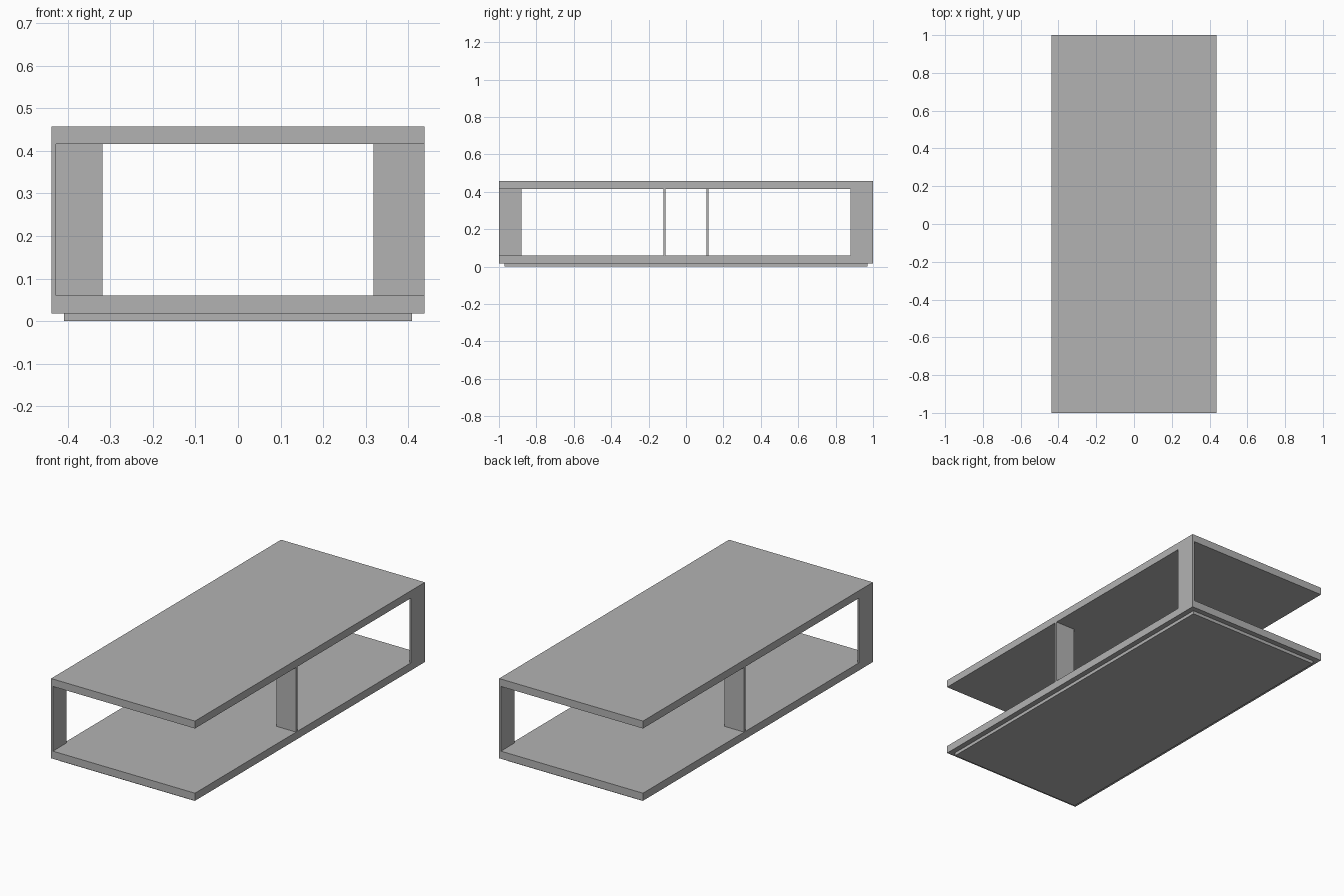
import bpy

cube = bpy.data.objects.get("Cube")
if cube:
    bpy.data.objects.remove(cube, do_unlink=True)

# Single grey finish
grey = bpy.data.materials.new("plain_grey")
grey.use_nodes = True
colour = (0.45, 0.45, 0.45, 1)
grey.diffuse_color = colour
grey.node_tree.nodes["Principled BSDF"].inputs["Base Color"].default_value = colour

HALF_X, HALF_Y = 0.438, 1.0
PLINTH_TOP, SHELF_TOP, TOP_BASE, TOP = 0.018, 0.06, 0.416, 0.457
LEG_WIDTH, LEG_THICK = 0.12, 0.011


def box(name, x, y, z):
    """Add a box spanning the (low, high) range on each axis."""
    spans = (x, y, z)
    bpy.ops.mesh.primitive_cube_add(size=1, location=[(a + b) / 2 for a, b in spans])
    obj = bpy.context.object
    obj.name = name
    obj.scale = [abs(b - a) for a, b in spans]
    bpy.ops.object.transform_apply(location=False, rotation=False, scale=True)
    obj.data.materials.append(grey)
    return obj


# Horizontal boards and the recessed plinth
box("plinth", (-0.408, 0.408), (-0.97, 0.97), (0, PLINTH_TOP))
box("lower_shelf", (-HALF_X, HALF_X), (-HALF_Y, HALF_Y), (PLINTH_TOP, SHELF_TOP))
box("table_top", (-HALF_X, HALF_X), (-HALF_Y, HALF_Y), (TOP_BASE, TOP))

# Thin upright plates, repeated by a half turn about the centre
for s, corner, middle in ((1, "back_left_leg", "left_middle_leg"),
                          (-1, "front_right_leg", "right_middle_leg")):
    height = (SHELF_TOP, TOP_BASE)
    box(corner, (s * (HALF_X - LEG_THICK), s * HALF_X),
        (s * (HALF_Y - LEG_WIDTH), s * HALF_Y), height)
    box(middle, (s * (HALF_X - LEG_WIDTH), s * HALF_X),
        (-s * 0.12, -s * (0.12 - LEG_THICK)), height)
